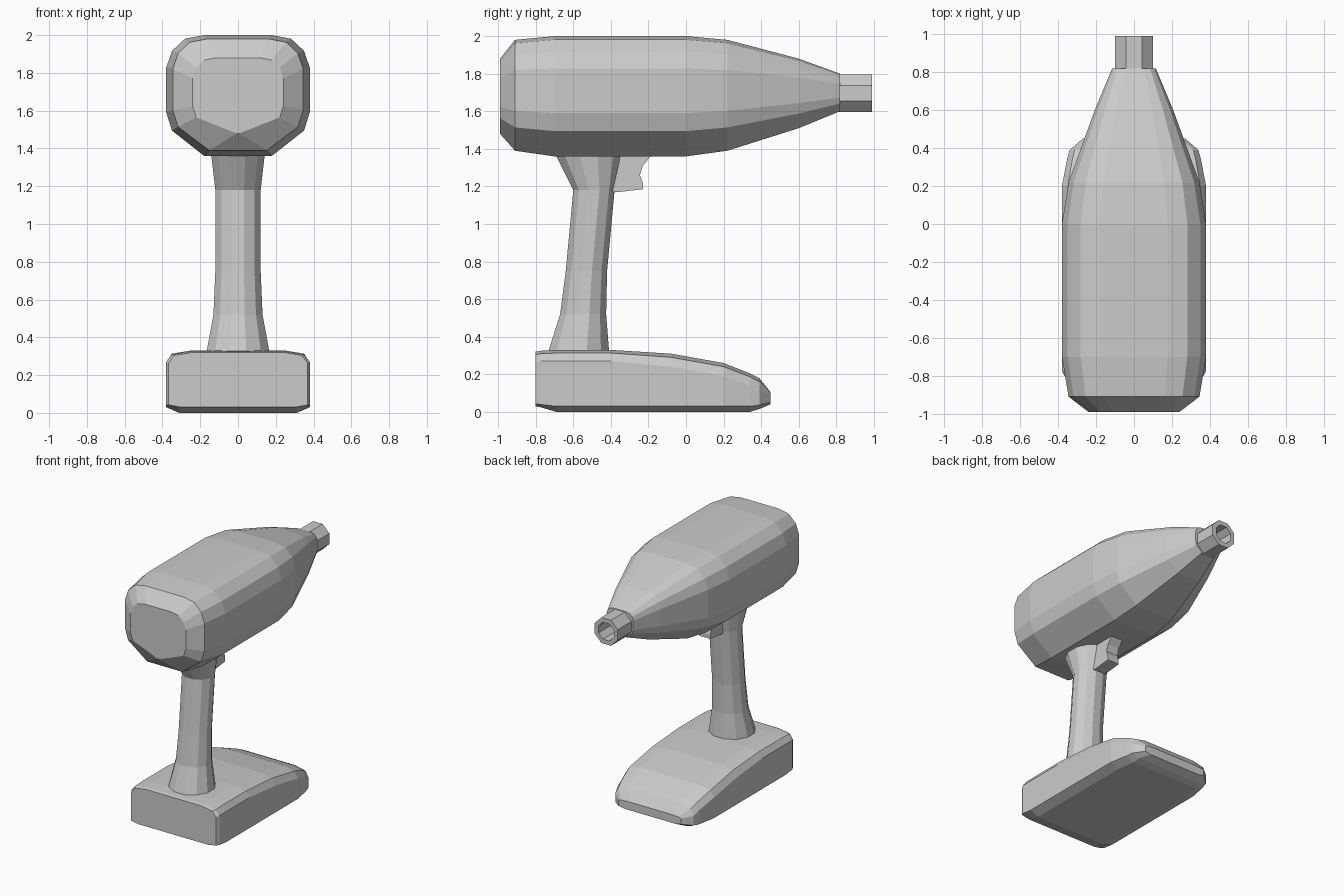
import bpy, bmesh
from math import sin, cos, pi

if "Cube" in bpy.data.objects:
    bpy.data.objects.remove(bpy.data.objects["Cube"])


def loft(name, rings, closed=False):
    """Skin matching rings of points; cap both ends, or join last to first."""
    bm = bmesh.new()
    loops = [[bm.verts.new(p) for p in r] for r in rings]
    pairs = list(zip(loops, loops[1:]))
    if closed:
        pairs.append((loops[-1], loops[0]))
    for a, b in pairs:
        n = len(a)
        for i in range(n):
            j = (i + 1) % n
            bm.faces.new((a[i], a[j], b[j], b[i]))
    if not closed:
        bm.faces.new(loops[0][::-1])
        bm.faces.new(loops[-1])
    bmesh.ops.recalc_face_normals(bm, faces=bm.faces)
    me = bpy.data.meshes.new(name)
    bm.to_mesh(me)
    bm.free()
    ob = bpy.data.objects.new(name, me)
    bpy.context.collection.objects.link(ob)
    return ob


def mirrored(half, y):
    """Full section in the xz plane from its right half."""
    return [(x, y, z) for x, z in half] + [(-x, y, z) for x, z in reversed(half)]


def ellipse(n, rx, ry):
    return [(rx * cos((i + .5) * 2 * pi / n), ry * sin((i + .5) * 2 * pi / n))
            for i in range(n)]


# Motor housing: y, half width, bottom z, top z, bottom flat width
shape = [(.47, 1), (.74, .97), (.92, .87), (1, .73), (1, .36), (.92, .21)]
body = [(-.99, .24, 1.48, 1.88, .03), (-.91, .345, 1.39, 1.98, .44),
        (-.7, .38, 1.36, 2, .47), (0, .38, 1.36, 2, .47),
        (.22, .345, 1.39, 1.98, .47), (.6, .207, 1.51, 1.88, .47),
        (.82, .115, 1.60, 1.80, .47)]
loft("motor_housing", [
    mirrored([(u * w, zb + v * (zt - zb)) for u, v in shape + [(b, 0)]], y)
    for y, w, zb, zt, b in body])

# Hollow octagonal nose
R = .1 / cos(pi / 8)
loft("nose_socket", [
    [(x, y, 1.695 + z) for x, z in ellipse(8, r, r)]
    for r, y in [(R, .80), (R, .99), (.072, .99), (.072, .84), (.01, .84), (.01, .80)]],
    closed=True)

# Handle: z, back y, front y, half width
grip = [(.30, -.735, -.41, .17), (.33, -.73, -.41, .165), (.52, -.67, -.425, .13),
        (.75, -.64, -.42, .12), (1.18, -.60, -.38, .12), (1.37, -.695, -.34, .142),
        (1.42, -.695, -.34, .142)]
k = cos(pi / 12)
loft("handle", [
    [(x, (a + b) / 2 + y, z) for x, y in ellipse(12, w / k, (b - a) / 2 / k)]
    for z, a, b, w in grip])

# Trigger
profile = [(-.42, 1.17), (-.36, 1.17), (-.23, 1.185), (-.23, 1.22), (-.245, 1.26),
           (-.23, 1.31), (-.18, 1.37), (-.18, 1.41), (-.42, 1.41)]
loft("trigger", [[(x, y, z) for y, z in profile] for x in (-.05, .05)])

# Battery base: y, half width, bottom z, shoulder z, top z
base = [(-.80, .367, .03, .265, .32), (-.775, .38, .025, .27, .325),
        (-.69, .38, 0, .27, .33), (-.4, .38, 0, .27, .33), (-.08, .38, 0, .24, .31),
        (.2, .38, 0, .19, .26), (.34, .353, 0, .14, .205), (.39, .34, .015, .11, .18),
        (.45, .27, .04, .095, .105)]
loft("battery_base", [
    mirrored([(.66 * w, zt), (.92 * w, zs + .72 * (zt - zs)), (w, zs),
              (w, zb + .03 * (1 - zb * 20)), (.82 * w, zb)], y)
    if zb < .04 else
    mirrored([(.66 * w, zt), (.92 * w, zt - .003), (w, zs), (w, zb + .01), (.82 * w, zb)], y)
    for y, w, zb, zs, zt in base])
